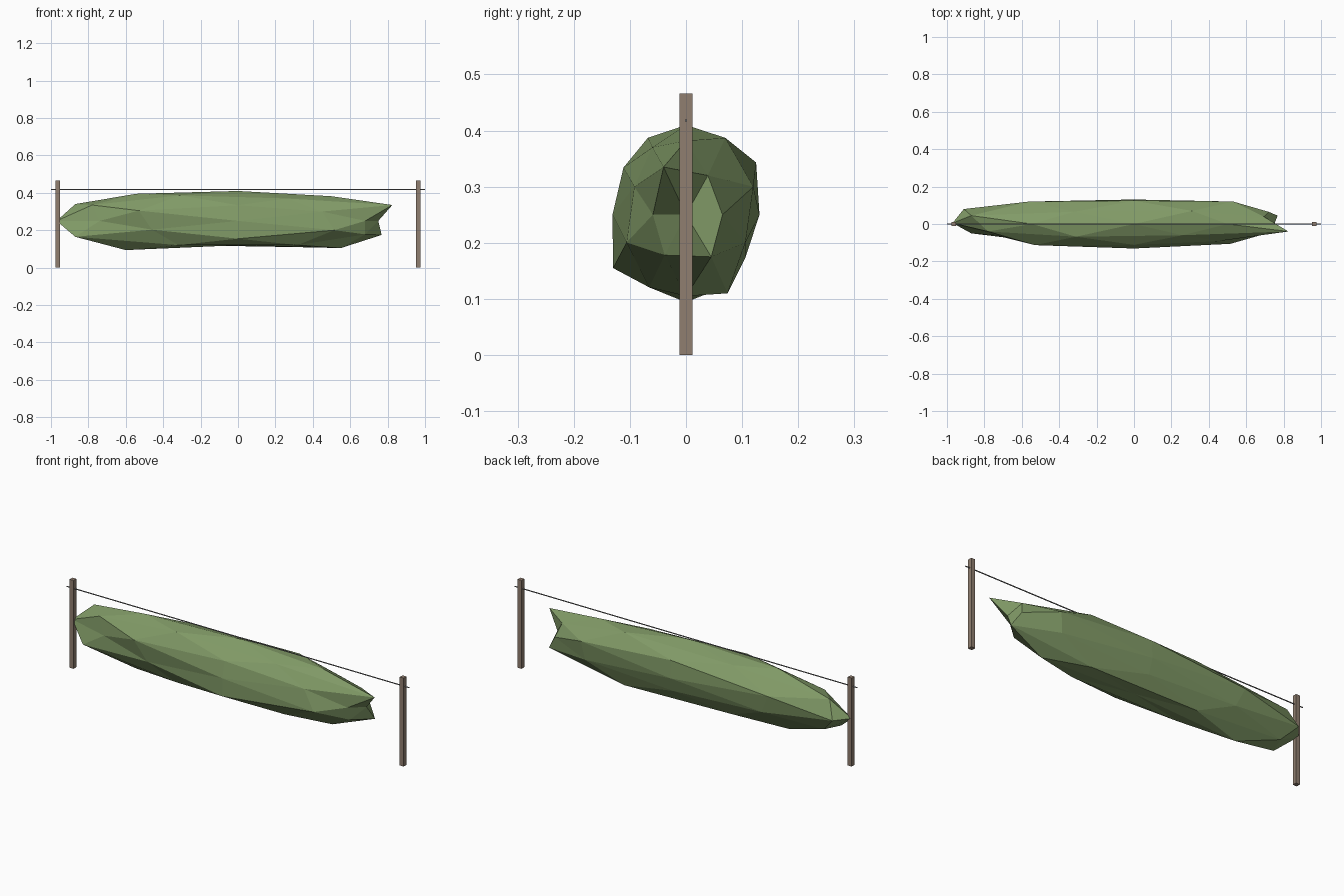
import bpy, bmesh
from mathutils import Vector

if "Cube" in bpy.data.objects:
    bpy.data.objects.remove(bpy.data.objects["Cube"])


def paint(ob, name, rgb):
    mat = bpy.data.materials.get(name) or bpy.data.materials.new(name)
    mat.diffuse_color = (*rgb, 1)
    mat.use_nodes = True
    mat.node_tree.nodes["Principled BSDF"].inputs["Base Color"].default_value = mat.diffuse_color
    ob.data.materials.append(mat)


def box(name, size, loc, mat, rgb):
    bpy.ops.mesh.primitive_cube_add(size=1, location=loc)
    ob = bpy.context.object
    ob.name = name
    ob.scale = size
    bpy.ops.object.transform_apply(location=False, rotation=False, scale=True)
    paint(ob, mat, rgb)
    return ob


# Hedge: 42-point faceted sphere (axes, icosahedron corners, edge midpoints)
RX, RY, RZ, MID = 1.03, .131, .16, .25
dirs = []
for s in (1, -1):
    for a in range(3):
        dirs.append(Vector([s if i == a else 0 for i in range(3)]))
for p in ((.526, 0, .851), (0, .851, .526), (.851, .526, 0),
          (.809, .309, .5), (.5, .809, .309), (.309, .5, .809)):
    pts = {(p[0] * i, p[1] * j, p[2] * k)
           for i in (1, -1) for j in (1, -1) for k in (1, -1)}
    dirs += [Vector(q) for q in sorted(pts)]

bm = bmesh.new()
for d in dirs:
    bm.verts.new(d.normalized())
bmesh.ops.convex_hull(bm, input=bm.verts[:])
bmesh.ops.recalc_face_normals(bm, faces=bm.faces[:])
home = {v: v.co.copy() for v in bm.verts}
for v, d in home.items():
    v.co = (d.x * RX, d.y * RY, MID + d.z * RZ)

# Hand-trimmed points: each moves the sphere point lying in its direction
trims = [
    # notched right end
    (.75, 0, .25), (.825, -.04, .335), (.695, .039, .32), (.72, .065, .25),
    (.68, -.059, .25), (.768, .045, .175), (.68, -.038, .178),
    # pointed left end
    (-.97, .005, .25), (-.74, -.06, .25), (-.91, .08, .25),
    (-.78, -.04, .335), (-.87, .045, .34), (-.87, -.05, .165),
    # top and underside
    (0, 0, .12), (-.6, 0, .094), (.55, 0, .105), (-.545, 0, .395), (.5, 0, .382),
    (.26, -.06, .37), (-.31, -.068, .387), (.31, .07, .387), (.31, .074, .11),
    # flanks
    (0, -.13, .155), (0, .125, .343), (0, .106, .174), (-.53, -.113, .305),
    (-.46, -.1, .203), (.53, .12, .3), (.45, -.092, .3), (-.56, .12, .3),
]
for x, y, z in trims:
    d = Vector((x / RX, y / RY, (z - MID) / RZ))
    max(home, key=lambda w: home[w].dot(d)).co = (x, y, z)
me = bpy.data.meshes.new("hedge")
bm.to_mesh(me)
bm.free()
hedge = bpy.data.objects.new("hedge", me)
bpy.context.collection.objects.link(hedge)
paint(hedge, "leaf_green", (.22, .325, .135))

# Stakes at both ends and the guide wire between them
for side, x in (("left", -.963), ("right", .963)):
    box(side + "_stake", (.023, .023, .466), (x, 0, .233), "wood", (.28, .21, .16))
box("guide_wire", (2, .004, .004), (0, 0, .418), "wire", (.25, .25, .25))
